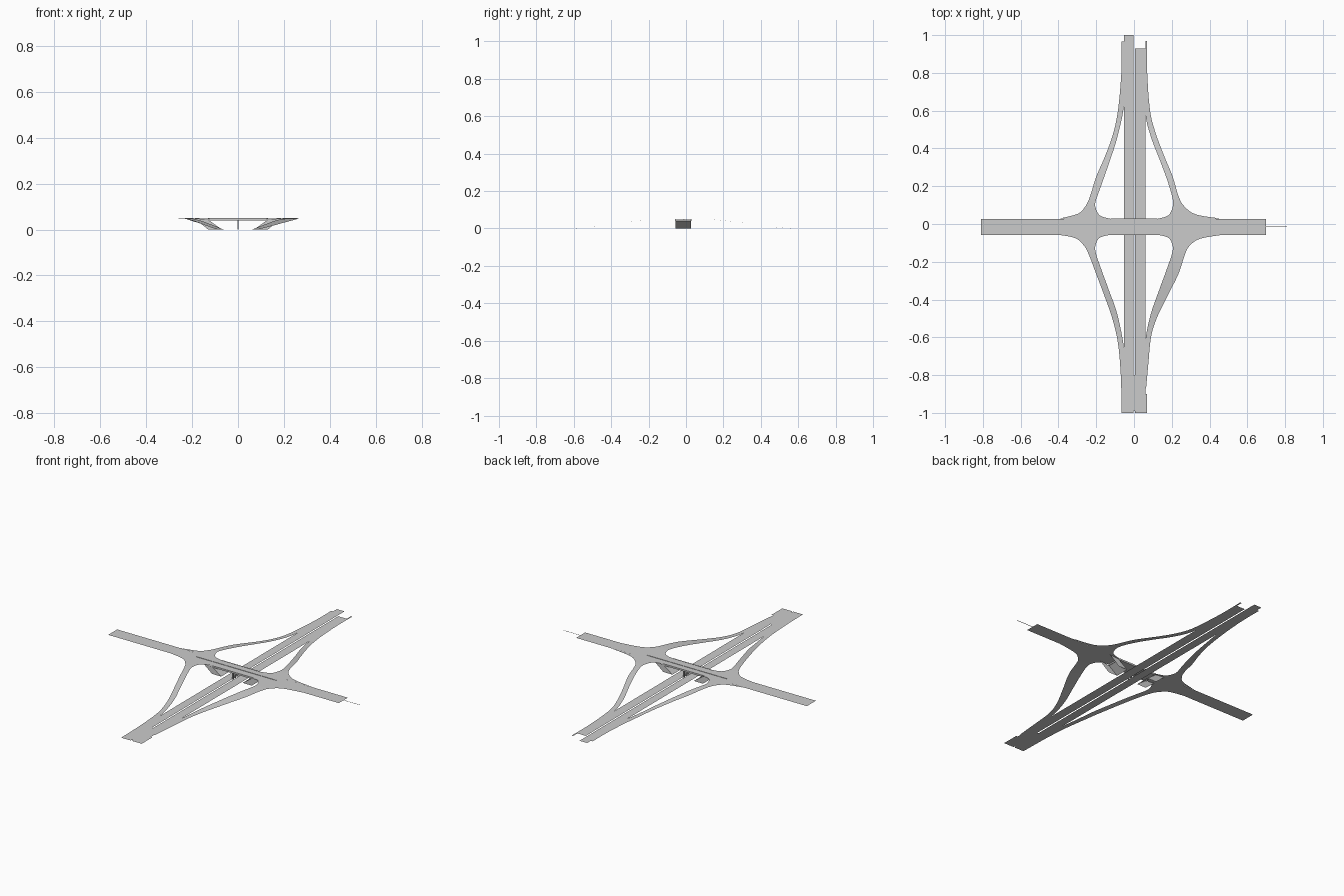
import bpy, bmesh, math
from mathutils import Vector

if "Cube" in bpy.data.objects:
    bpy.data.objects.remove(bpy.data.objects["Cube"])

H = 0.049            # height of the crossing road
YC = -0.015          # centre line of the crossing road


def material(name, v):
    m = bpy.data.materials.new(name)
    m.diffuse_color = (v[0], v[1], v[2], 1)
    m.use_nodes = True
    m.node_tree.nodes["Principled BSDF"].inputs["Base Color"].default_value = m.diffuse_color
    return m


GREY = material("road grey", (0.6, 0.6, 0.6))


def finish(name, bm):
    me = bpy.data.meshes.new(name)
    bm.to_mesh(me)
    bm.free()
    me.materials.append(GREY)
    ob = bpy.data.objects.new(name, me)
    bpy.context.collection.objects.link(ob)
    return ob


def sheet(name, polys):
    """Thin upward-facing surface made of polygons."""
    bm = bmesh.new()
    for p in polys:
        f = bm.faces.new([bm.verts.new(v) for v in p])
        f.normal_update()
        if f.normal.z < 0:
            f.normal_flip()
    bmesh.ops.remove_doubles(bm, verts=bm.verts, dist=1e-5)
    return finish(name, bm)


def rect(x0, x1, y0, y1, z):
    return [(x0, y0, z), (x1, y0, z), (x1, y1, z), (x0, y1, z)]


def box(name, x0, x1, y0, y1, z0, z1):
    bm = bmesh.new()
    bmesh.ops.create_cube(bm, size=1)
    for v in bm.verts:
        v.co = Vector(((x0 + x1) / 2 + v.co.x * (x1 - x0),
                       (y0 + y1) / 2 + v.co.y * (y1 - y0),
                       (z0 + z1) / 2 + v.co.z * (z1 - z0)))
    return finish(name, bm)


def ramp_height(y):
    t = min(1, max(0, (0.62 - abs(y - YC)) / 0.52))
    return H * t * t * (3 - 2 * t)


def spline(pts, n=6):
    """Catmull-Rom curve through the stations."""
    p = [Vector(q) for q in pts]
    p = [p[0]] + p + [p[-1]]
    out = []
    for i in range(1, len(p) - 2):
        a, b, c, d = p[i - 1:i + 3]
        for k in range(n):
            t = k / n
            out.append(0.5 * (2 * b + (c - a) * t + (2 * a - 5 * b + 4 * c - d) * t * t
                              + (3 * b - a - 3 * c + d) * t ** 3))
    return out + [p[-2]]


def ramp(name, stations):
    """Loft between outer edge (x, y) and inner edge (x, y)."""
    rows = [((s[0], s[1], ramp_height(s[1])), (s[2], s[3], ramp_height(s[3])))
            for s in spline(stations)]
    sheet(name, [[a[0], b[0], b[1], a[1]] for a, b in zip(rows, rows[1:])])


# highway carriageways, with a narrow gap that closes near the south end
sheet("west_carriageway", [rect(-0.053, -0.003, -1, 1, 0)])
sheet("east_carriageway", [rect(0.005, 0.06, -1, 0.93, 0)])
sheet("median_infill", [rect(-0.003, 0.005, -0.99, -0.8, 0)])
sheet("south_east_shoulder", [rect(0.06, 0.07, -1, -0.9, 0)])

# slip ramps, one per quadrant, flaring into the crossing road
ramp("ramp_north_east", [
    (.07, .97, .06, .97), (.07, .8, .06, .8), (.085, .6, .06, .59), (.115, .48, .09, .46),
    (.16, .36, .14, .33), (.205, .25, .18, .22), (.235, .15, .205, .13),
    (.265, .095, .203, .085), (.33, .05, .18, .045), (.47, .028, .12, .026)])
ramp("ramp_north_west", [
    (-.065, .965, -.053, .965), (-.067, .8, -.053, .8), (-.085, .6, -.053, .63),
    (-.113, .47, -.088, .46), (-.155, .355, -.133, .32), (-.2, .25, -.175, .2),
    (-.235, .14, -.203, .12), (-.26, .09, -.203, .085), (-.3, .053, -.18, .045),
    (-.4, .028, -.12, .026)])
ramp("ramp_south_west", [
    (-.065, -1, -.053, -1), (-.07, -.8, -.053, -.8), (-.085, -.63, -.053, -.66),
    (-.115, -.5, -.088, -.48), (-.155, -.385, -.133, -.35), (-.2, -.265, -.175, -.235),
    (-.24, -.16, -.203, -.15), (-.265, -.115, -.203, -.11), (-.31, -.075, -.18, -.072),
    (-.4, -.057, -.12, -.056)])
ramp("ramp_south_east", [
    (.064, -.87, .06, -.87), (.075, -.75, .06, -.75), (.09, -.6, .06, -.62),
    (.12, -.5, .088, -.48), (.175, -.385, .133, -.35), (.235, -.265, .175, -.235),
    (.27, -.16, .203, -.15), (.295, -.115, .203, -.11), (.35, -.078, .18, -.072),
    (.47, -.057, .12, -.056)])

# crossing road
Y0, Y1 = -0.057, 0.027
sheet("crossing_road", [rect(-.81, -.13, Y0, Y1, H), rect(-.13, .13, Y0, Y1, H),
                        rect(.13, .70, Y0, Y1, H)])

# thin median line, overrunning the east end, and a raised kerb over the bridge
sheet("median_line", [rect(-.81, .81, YC + .001, YC + .005, H + .0003)])
box("median_kerb", -.26, .26, YC, YC + .006, H, H + .002)

# bridge deck body, edge beams, abutments and piers
box("bridge_deck", -.13, .13, Y0 + .002, Y1 - .002, .041, H - .0005)
for nm, y in (("south", Y0), ("north", Y1)):
    box(nm + "_edge_beam", -.125, .125, y - .002, y + .002, .04, H + .001)
for nm, s in (("west", -1), ("east", 1)):
    sheet(nm + "_abutment_slope", [[(s * .13, Y0, .043), (s * .13, Y1, .043),
                                    (s * .07, Y1, 0), (s * .07, Y0, 0)]])
    for side, y in (("south", Y0), ("north", Y1)):
        sheet(nm + "_" + side + "_wing_wall", [[(s * .07, y, 0), (s * .13, y, .043),
                                                (s * .19, y, H), (s * .13, y, 0)]])
for i in range(4):
    y = Y0 + .01 + i * .0215
    box("pier_%d" % (i + 1), -.003, .003, y - .004, y + .004, 0, .041)
